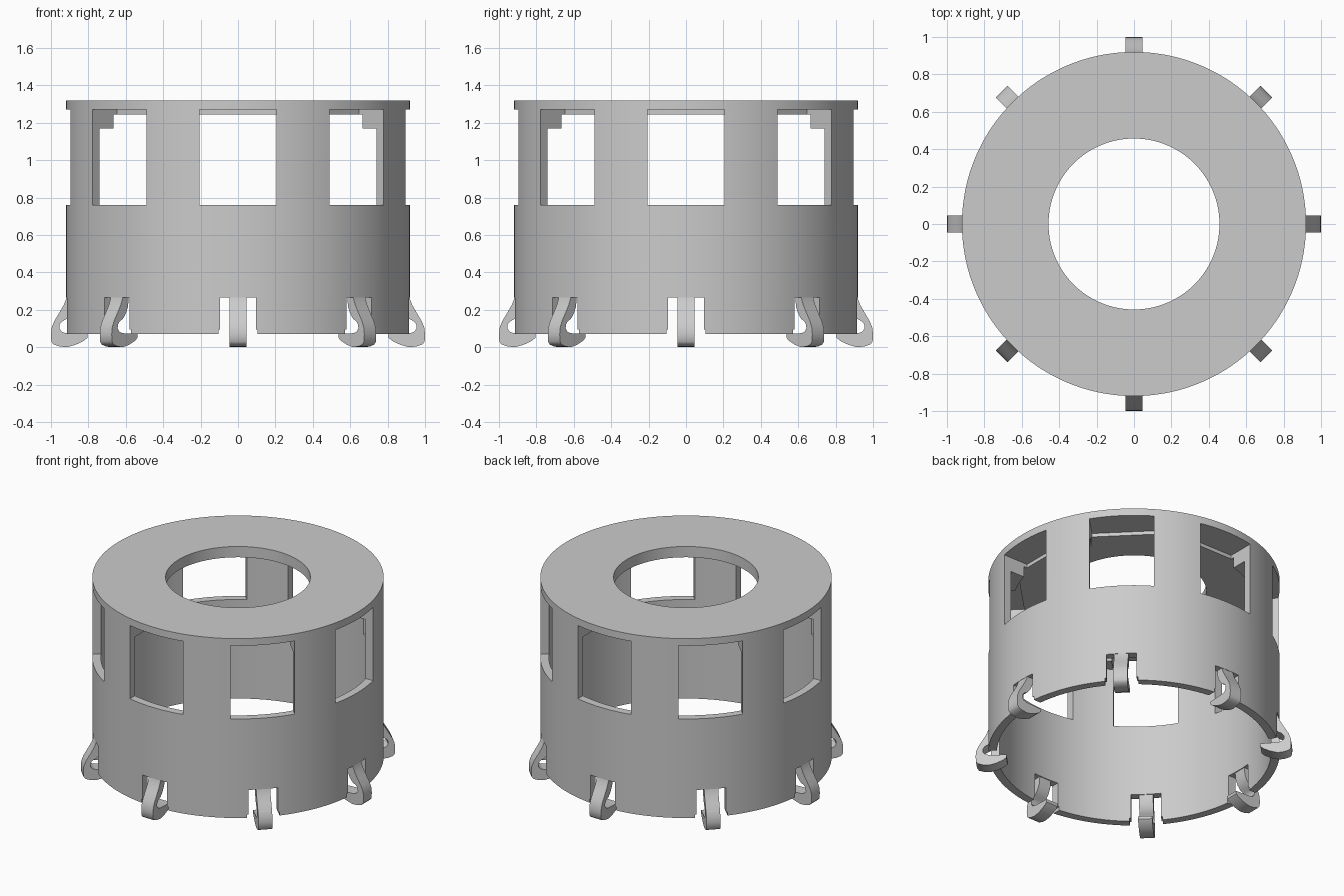
import bpy, bmesh, math
from mathutils import Matrix, Vector

if "Cube" in bpy.data.objects:
    bpy.data.objects.remove(bpy.data.objects["Cube"])

COUNT = 8
OUTER, INNER = 0.92, 0.866
grey = bpy.data.materials.new("plain grey")
grey.use_nodes = True
colour = (0.6, 0.6, 0.6, 1)
grey.diffuse_color = colour
grey.node_tree.nodes["Principled BSDF"].inputs["Base Color"].default_value = colour


def make_object(name, bm):
    bmesh.ops.recalc_face_normals(bm, faces=bm.faces)
    mesh = bpy.data.meshes.new(name)
    bm.to_mesh(mesh)
    bm.free()
    mesh.materials.append(grey)
    obj = bpy.data.objects.new(name, mesh)
    bpy.context.collection.objects.link(obj)
    return obj


def add_prism(bm, points, sweep, turn):
    """Extrude a closed outline along sweep, then turn it about z."""
    verts = [bm.verts.new(p) for p in points]
    face = bm.faces.new(verts)
    extra = bmesh.ops.extrude_face_region(bm, geom=[face])["geom"]
    top = [v for v in extra if isinstance(v, bmesh.types.BMVert)]
    bmesh.ops.translate(bm, verts=top, vec=Vector(sweep))
    bmesh.ops.rotate(bm, verts=verts + top, cent=(0, 0, 0),
                     matrix=Matrix.Rotation(turn, 3, 'Z'))


def smooth(obj, degrees):
    bpy.ops.object.select_all(action='DESELECT')
    obj.select_set(True)
    bpy.context.view_layer.objects.active = obj
    bpy.ops.object.shade_smooth_by_angle(angle=math.radians(degrees))


# Shell: one lathed section with wall, inner shoulder and ring-shaped lid
section = [(INNER, 0.07), (OUTER, 0.07), (OUTER, 1.32), (0.457, 1.32),
           (0.457, 1.245), (0.763, 1.245), (0.763, 1.17), (INNER, 1.17)]
bm = bmesh.new()
ring = [bm.verts.new((r, 0, z)) for r, z in section]
edges = [bm.edges.new((a, b)) for a, b in zip(ring, ring[1:] + ring[:1])]
bmesh.ops.spin(bm, geom=ring + edges, cent=(0, 0, 0), axis=(0, 0, 1),
               angle=math.tau, steps=144, use_duplicate=False)
bmesh.ops.remove_doubles(bm, verts=bm.verts, dist=0.0005)
shell = make_object("shell", bm)

# Cutters: tall windows and stepped clip slots, repeated round the axis
half_slot = [(0.105, -0.1), (0.105, 0.095), (0.095, 0.095), (0.095, 0.265)]
slot = half_slot + [(-y, z) for y, z in reversed(half_slot)]
window = [(-0.205, 0.76), (0.205, 0.76), (0.205, 1.27), (-0.205, 1.27)]
bm = bmesh.new()
for i in range(COUNT):
    turn = i * math.tau / COUNT
    add_prism(bm, [(0.71, y, z) for y, z in window], (0.4, 0, 0), turn)
    add_prism(bm, [(0.75, y, z) for y, z in slot], (0.3, 0, 0), turn)
cutter = make_object("opening_cutter", bm)
cutter.hide_render = True

cut = shell.modifiers.new("openings", 'BOOLEAN')
cut.operation = 'DIFFERENCE'
cut.solver = 'EXACT'
cut.object = cutter
bpy.context.view_layer.objects.active = shell
bpy.ops.object.modifier_apply(modifier=cut.name)
bpy.data.objects.remove(cutter)
smooth(shell, 20)

# Clips: bowed spring arms ending in inward hooks
clip = [(0.915, 0.275), (0.92, 0.255), (0.932, 0.225), (0.955, 0.185),
        (0.982, 0.14), (0.996, 0.105), (1.0, 0.07), (0.998, 0.03),
        (0.985, 0.014), (0.955, 0.004), (0.915, 0.0), (0.87, 0.012),
        (0.825, 0.033), (0.805, 0.05), (0.803, 0.07), (0.92, 0.075),
        (0.942, 0.082), (0.955, 0.1), (0.953, 0.122), (0.94, 0.138),
        (0.915, 0.152), (0.893, 0.18), (0.877, 0.215), (0.87, 0.275)]
for i in range(COUNT):
    bm = bmesh.new()
    add_prism(bm, [(r, -0.045, z) for r, z in clip], (0, 0.09, 0),
              i * math.tau / COUNT)
    smooth(make_object(f"clip_{i + 1}", bm), 40)
